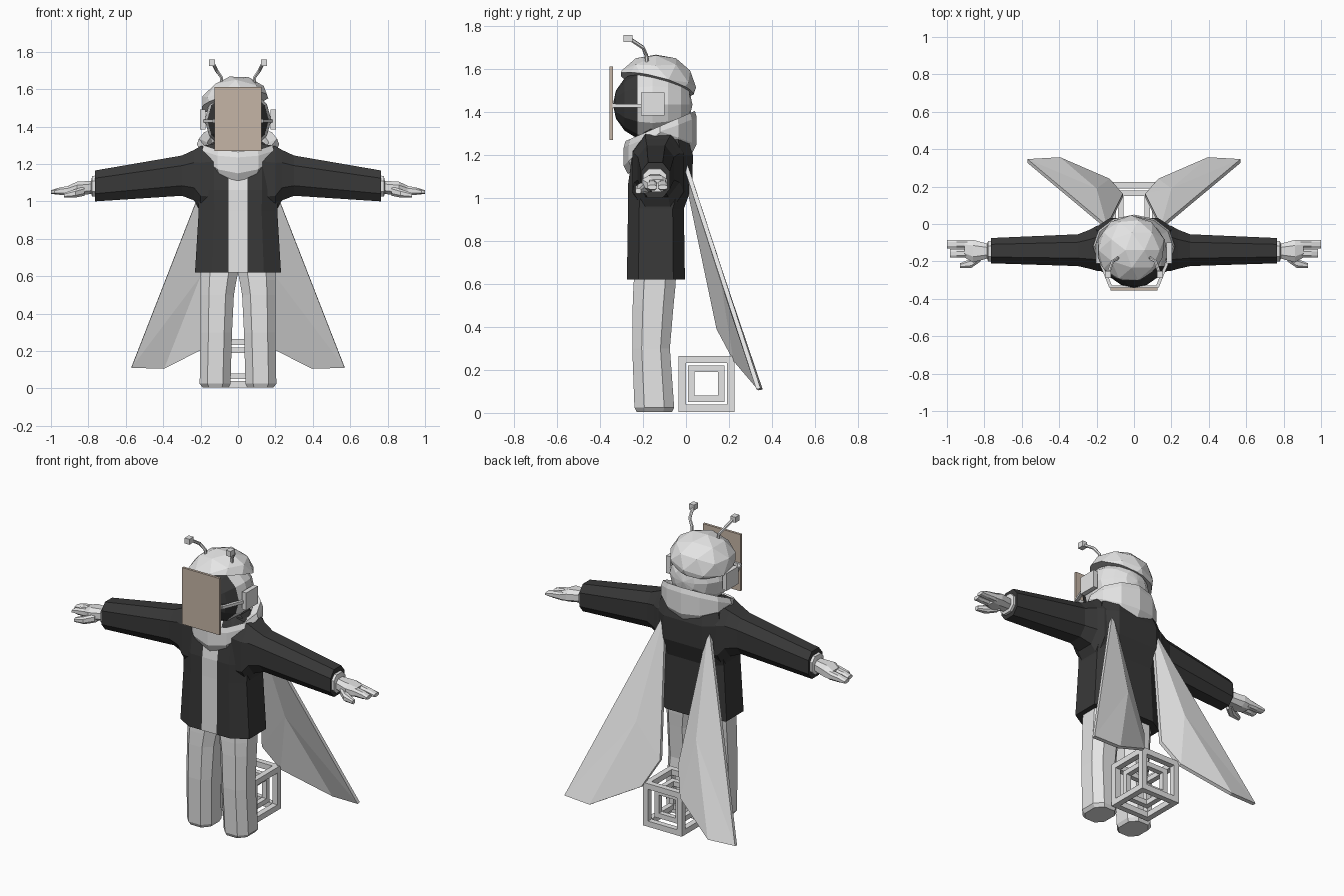
import bpy, bmesh, math
from mathutils import Vector, Matrix

if "Cube" in bpy.data.objects:
    bpy.data.objects.remove(bpy.data.objects["Cube"])


def material(name, rgb):
    m = bpy.data.materials.new(name)
    m.diffuse_color = (*rgb, 1)
    m.use_nodes = True
    m.node_tree.nodes["Principled BSDF"].inputs["Base Color"].default_value = m.diffuse_color
    return m


LIGHT = material("light_grey", (0.78, 0.78, 0.78))
DARK = material("charcoal", (0.04, 0.04, 0.04))
TAN = material("tan", (0.56, 0.46, 0.38))


def finish(name, bm, *mats):
    bmesh.ops.recalc_face_normals(bm, faces=bm.faces)
    me = bpy.data.meshes.new(name)
    bm.to_mesh(me)
    bm.free()
    for m in mats:
        me.materials.append(m)
    ob = bpy.data.objects.new(name, me)
    bpy.context.collection.objects.link(ob)
    return ob


def loft(bm, rings, caps=True, closed=False):
    """Skin a list of equal-length point rings."""
    vs = [[bm.verts.new(p) for p in r] for r in rings]
    n = len(vs[0])
    pairs = list(zip(vs, vs[1:])) + ([(vs[-1], vs[0])] if closed else [])
    for a, b in pairs:
        for i in range(n):
            j = (i + 1) % n
            bm.faces.new((a[i], a[j], b[j], b[i]))
    if caps and not closed:
        bm.faces.new(vs[0])
        bm.faces.new(vs[-1])


def octagon(u0, u1, v0, v1, k=0.5):
    """Chamfered rectangle in two coordinates."""
    cu, cv, hu, hv = (u0 + u1) / 2, (v0 + v1) / 2, (u1 - u0) / 2, (v1 - v0) / 2
    pts = [(1, -k), (1, k), (k, 1), (-k, 1), (-1, k), (-1, -k), (-k, -1), (k, -1)]
    return [(cu + hu * a, cv + hv * b) for a, b in pts]


def box(bm, lo, hi):
    lo, hi = Vector(lo), Vector(hi)
    mat = Matrix.Translation((lo + hi) / 2) @ Matrix.Diagonal((*(hi - lo), 1))
    bmesh.ops.create_cube(bm, size=1, matrix=mat)


def rod(bm, path, r, sides=6):
    """Thin tube along a short path."""
    path = [Vector(p) for p in path]
    rings = []
    for i, p in enumerate(path):
        d = path[min(i + 1, len(path) - 1)] - path[max(i - 1, 0)]
        q = d.to_track_quat('Z', 'Y')
        rings.append([p + q @ Vector((r * math.cos(t), r * math.sin(t), 0))
                      for t in (math.tau * (k + .5) / sides for k in range(sides))])
    loft(bm, rings)


# Torso of the jacket, with the open front strip coloured by position
bm = bmesh.new()
rings = []
for z, w, y0, y1 in [(.62, .23, -.275, -.005), (.95, .21, -.27, -.01), (1.06, .215, -.27, .03),
                     (1.2, .215, -.25, .032), (1.27, .19, -.22, .01), (1.32, .13, -.19, -.05)]:
    o = octagon(-w, w, y0, y1, .6)
    o = o[:7] + [(-.05, y0), (.05, y0)] + o[7:]
    rings.append([(x, y, z) for x, y in o])
loft(bm, rings)
for f in bm.faces:
    c = f.calc_center_median()
    if abs(c.x) < .04 and c.y < -.2 and c.z > .63:
        f.material_index = 1
finish("jacket_torso", bm, DARK, LIGHT)

for s, side in ((1, "left"), (-1, "right")):
    # Sleeve
    bm = bmesh.new()
    loft(bm, [[(s * x, y, z) for y, z in octagon(y0, y1, z0, z1)] for x, z0, z1, y0, y1 in [
        (.12, .93, 1.31, -.25, .0), (.2, .94, 1.295, -.25, -.01), (.235, 1.005, 1.275, -.24, -.03),
        (.3, 1.03, 1.245, -.225, -.055), (.765, 1.0, 1.165, -.21, -.075)]])
    finish(side + "_sleeve", bm, DARK)

    # Hand: cuff, palm, two fingers and a thumb
    bm = bmesh.new()
    loft(bm, [[(s * x, y, z) for y, z in octagon(y0, y1, z0, z1)] for x, z0, z1, y0, y1 in [
        (.75, 1.025, 1.14, -.2, -.09), (.78, 1.025, 1.135, -.2, -.09),
        (.785, 1.04, 1.11, -.185, -.105), (.86, 1.03, 1.105, -.205, -.085),
        (.905, 1.03, 1.085, -.18, -.085)]])
    for tip, y0, y1 in ((1.0, -.13, -.085), (.985, -.18, -.135)):
        loft(bm, [[(s * x, y, z) for y, z in octagon(y0, y1, z0, z1)] for x, z0, z1 in [
            (.89, 1.035, 1.085), (.95, 1.035, 1.075), (tip, 1.04, 1.06)]])
    loft(bm, [[(s * x, y, z) for y, z in octagon(y0, y1, z0, z1)] for x, z0, z1, y0, y1 in [
        (.82, 1.03, 1.08, -.2, -.14), (.87, 1.02, 1.065, -.235, -.185),
        (.93, 1.02, 1.045, -.235, -.21)]])
    finish(side + "_hand", bm, LIGHT)

    # Trouser leg
    bm = bmesh.new()
    loft(bm, [[(s * x, y, z) for x, y in octagon(x0, x1, y0, y1)] for z, x0, x1, y0, y1 in [
        (.005, .05, .19, -.23, -.065), (.025, .04, .205, -.24, -.055), (.3, .032, .2, -.25, -.075),
        (.5, .022, .2, -.248, -.058), (.58, .008, .2, -.245, -.05), (.66, -.01, .2, -.24, -.045)]])
    finish(side + "_leg", bm, LIGHT)

    # Wing: long thin flared panel, rooted inside the jacket back
    bm = bmesh.new()
    front = [(.145, -.02, 1.2), (.57, .335, .11), (.395, .345, .105), (.13, .23, .24), (.06, .15, .39)]
    crease = (.2, .175, .6)
    a = [bm.verts.new((s * x, y - .008, z)) for x, y, z in front]
    b = [bm.verts.new((s * x, y + .012, z + .004)) for x, y, z in front]
    ca = bm.verts.new((s * crease[0], crease[1] - .012, crease[2]))
    cb = bm.verts.new((s * crease[0], crease[1] + .015, crease[2]))
    for i in range(5):
        j = (i + 1) % 5
        bm.faces.new((a[i], a[j], ca))
        bm.faces.new((b[i], b[j], cb))
        bm.faces.new((a[i], a[j], b[j], b[i]))
    finish(side + "_wing", bm, LIGHT)

    # Antenna with a small cube tip
    bm = bmesh.new()
    rod(bm, [(s * .085, -.18, 1.62), (s * .09, -.185, 1.665), (s * .115, -.2, 1.7), (s * .135, -.26, 1.74)], .009)
    box(bm, (s * .138 - .016, -.29, 1.725), (s * .138 + .016, -.25, 1.758))
    finish(side + "_antenna", bm, LIGHT)

    # Ear pad and the arm holding the face plate
    bm = bmesh.new()
    box(bm, (s * .188 - .014, -.21, 1.385), (s * .188 + .014, -.1, 1.49))
    rod(bm, [(s * .125, -.335, 1.43), (s * .18, -.2, 1.43)], .012, 4)
    finish(side + "_ear_pad", bm, LIGHT)

# Head: low-poly ball on the y axis with a dark front
bm = bmesh.new()
bmesh.ops.create_uvsphere(bm, u_segments=12, v_segments=8, radius=1)
bm.transform(Matrix.Translation((0, -.155, 1.435)) @ Matrix.Diagonal((.178, .185, .172, 1))
             @ Matrix.Rotation(math.pi / 2, 4, 'X'))
for f in bm.faces:
    f.material_index = int(f.calc_center_median().y < -.25)
finish("head", bm, LIGHT, DARK)

# Tilted faceted cap
bm = bmesh.new()
bmesh.ops.create_icosphere(bm, subdivisions=2, radius=1)
bm.transform(Matrix.Translation((-.015, -.14, 1.515)) @ Matrix.Rotation(-.2, 4, 'Y')
             @ Matrix.Diagonal((.19, .187, .155, 1)))
geom = bm.verts[:] + bm.edges[:] + bm.faces[:]
cut = bmesh.ops.bisect_plane(bm, geom=geom, plane_co=(-.02, -.14, 1.53),
                             plane_no=(-.2, .27, 1), clear_inner=True)
bmesh.ops.edgeloop_fill(bm, edges=[e for e in cut["geom_cut"] if isinstance(e, bmesh.types.BMEdge)])
finish("cap", bm, LIGHT)

# Face plate
bm = bmesh.new()
box(bm, (-.125, -.355, 1.27), (.125, -.34, 1.612))
finish("face_plate", bm, TAN)
bm = bmesh.new()
box(bm, (-.13, -.342, 1.42), (.13, -.328, 1.44))
finish("plate_bar", bm, LIGHT)

# Scarf: a collar high at the back, pointed low at the front
bm = bmesh.new()
rings = []
for i in range(12):
    t = math.tau * i / 12
    c, sn = math.cos(t), math.sin(t)
    low = (1.21 if c > 0 else 1.11) + (.06 if c > 0 else .16) * (1 - abs(c))
    top = 1.335 + .07 * c

    def at(r, z):
        return (sn * .22 * r, -.12 + c * .17 * r, z)
    rings.append([at(.88, low), at(1, low + .04), at(1, top - .03), at(.95, top), at(.75, top - .02), at(.7, low + .03)])
loft(bm, rings, closed=True)
finish("scarf", bm, LIGHT)

# Nested cube frames behind the legs
centre = Vector((0, .095, .135))
for name, h, t in (("outer_cube_frame", .13, .034), ("inner_cube_frame", .085, .03)):
    bm = bmesh.new()
    for axis in range(3):
        for p in (-1, 1):
            for q in (-1, 1):
                lo, hi = Vector((-h,) * 3), Vector((h,) * 3)
                for k, sg in (((axis + 1) % 3, p), ((axis + 2) % 3, q)):
                    lo[k], hi[k] = (h - t, h) if sg > 0 else (-h, t - h)
                if axis:  # butt the bars so the corners do not overlap
                    lo[axis], hi[axis] = t - h, h - t
                if axis == 1:
                    lo[1], hi[1] = t - h, h - t
                box(bm, centre + lo, centre + hi)
    finish(name, bm, LIGHT)
